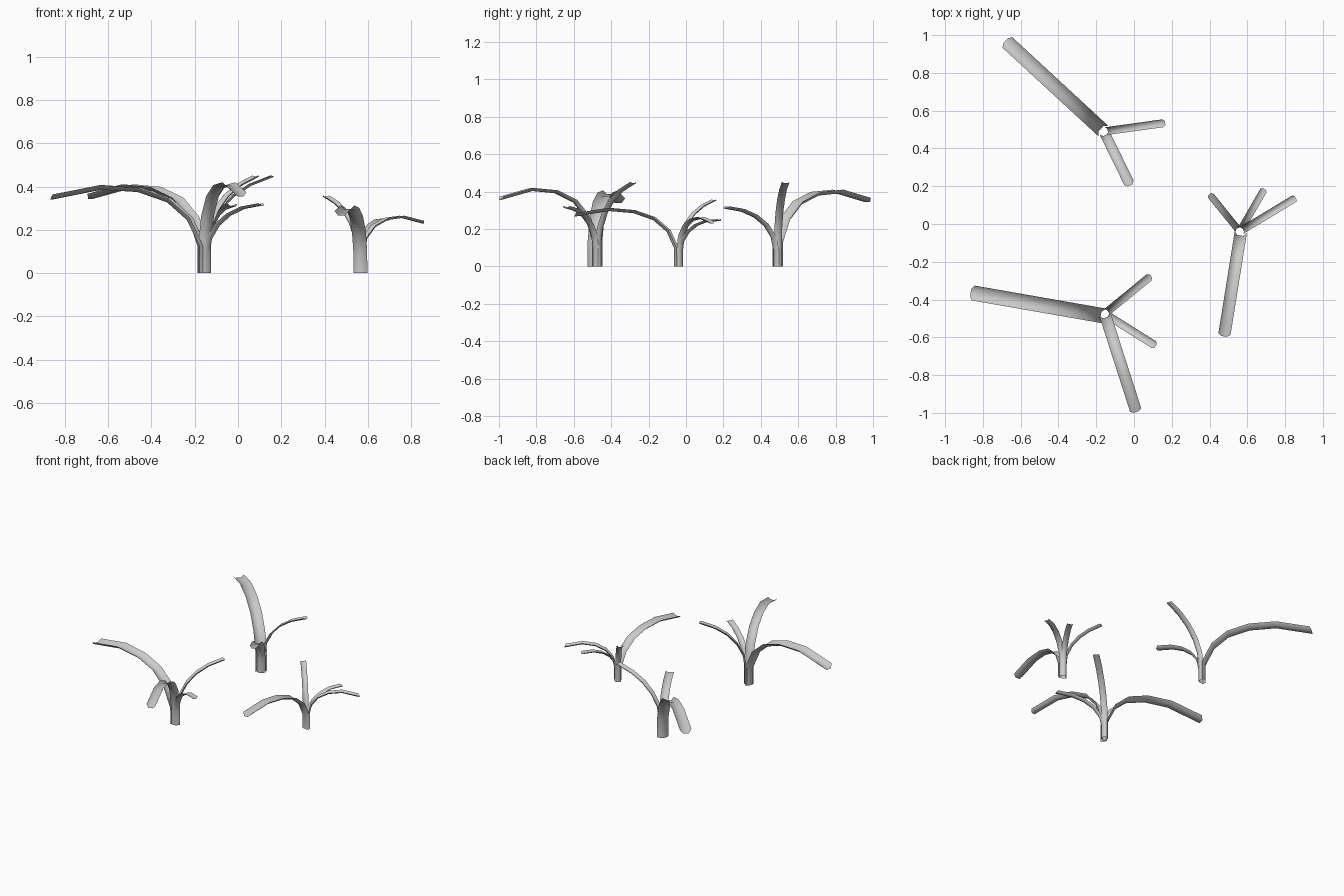
import bpy, bmesh, math
from mathutils import Vector

if "Cube" in bpy.data.objects:
    bpy.data.objects.remove(bpy.data.objects["Cube"])

# Side profile of a leaf: reach fractions, and height fractions for rising / drooping leaves
REACH = [0, 0, 0.11, 0.24, 0.43, 0.67, 1.0]
RISING = [0, 0.28, 0.46, 0.64, 0.79, 0.905, 1.0]
DROOPING = [0, 0.32, 0.63, 0.84, 0.96, 0.99, 0.87]
# Gutter-shaped cross-section: across, up (edges turned up)
SECTION = [(-0.5, 0.26), (-0.24, 0.0), (0.24, 0.0), (0.5, 0.26)]
BASE_R = 0.021


def leaf(name, centre, tip, width, height, droop):
    """Arched open leaf from a clump centre to a tip; height is the peak height."""
    c = Vector((centre[0], centre[1], 0))
    d = Vector((tip[0], tip[1], 0)) - c
    reach = d.length
    d.normalize()
    side = Vector((-d.y, d.x, 0))
    up = Vector((0, 0, 1))
    path = []
    for f, a, b in zip(REACH, RISING, DROOPING):
        r = max(BASE_R, f * reach)
        path.append(c + d * r + up * (height * (a + (b - a) * droop)))
    bm = bmesh.new()
    rows = []
    for i, p in enumerate(path):
        t = (path[min(i + 1, len(path) - 1)] - path[max(i - 1, 0)]).normalized()
        if i == 0:
            t = up
        n = t.cross(side).normalized()
        if n.dot(up - d) < 0:
            n = -n
        # the tip's corners are cut back a little
        back = 0.9 if i == len(path) - 1 else 0
        rows.append([bm.verts.new(p + side * (u * width) + n * (v * width)
                                  - t * (v * width * back))
                     for u, v in SECTION])
    for a, b in zip(rows, rows[1:]):
        for j in range(len(SECTION) - 1):
            f = bm.faces.new((a[j], b[j], b[j + 1], a[j + 1]))
            f.smooth = True
    bm.normal_update()
    me = bpy.data.meshes.new(name)
    bm.to_mesh(me)
    bm.free()
    ob = bpy.data.objects.new(name, me)
    bpy.context.collection.objects.link(ob)


# Clumps: leaves as (base, tip, width, peak height, droop)
A, B, C = (-0.16, 0.49), (0.56, -0.04), (-0.155, -0.475)
CLUMPS = {
    "back_plant": [
        (A, (-0.68, 0.97), 0.076, 0.395, 1.0),
        (A, (0.165, 0.535), 0.042, 0.445, 0.0),
        (A, (-0.02, 0.205), 0.055, 0.318, 0.2)],
    "right_plant": [
        ((0.566, -0.04), (0.477, -0.595), 0.065, 0.302, 0.9),
        (B, (0.855, 0.138), 0.040, 0.260, 0.9),
        (B, (0.69, 0.185), 0.038, 0.255, 0.35),
        (B, (0.40, 0.158), 0.037, 0.353, 0.0)],
    "front_plant": [
        ((-0.155, -0.487), (-0.865, -0.363), 0.080, 0.390, 1.0),
        (C, (0.012, -0.995), 0.062, 0.408, 1.0),
        (C, (0.115, -0.645), 0.043, 0.322, 0.2),
        (C, (0.09, -0.275), 0.042, 0.445, 0.0)],
}
for plant, leaves in CLUMPS.items():
    for k, spec in enumerate(leaves, 1):
        leaf(f"{plant}_leaf_{k}", *spec)
